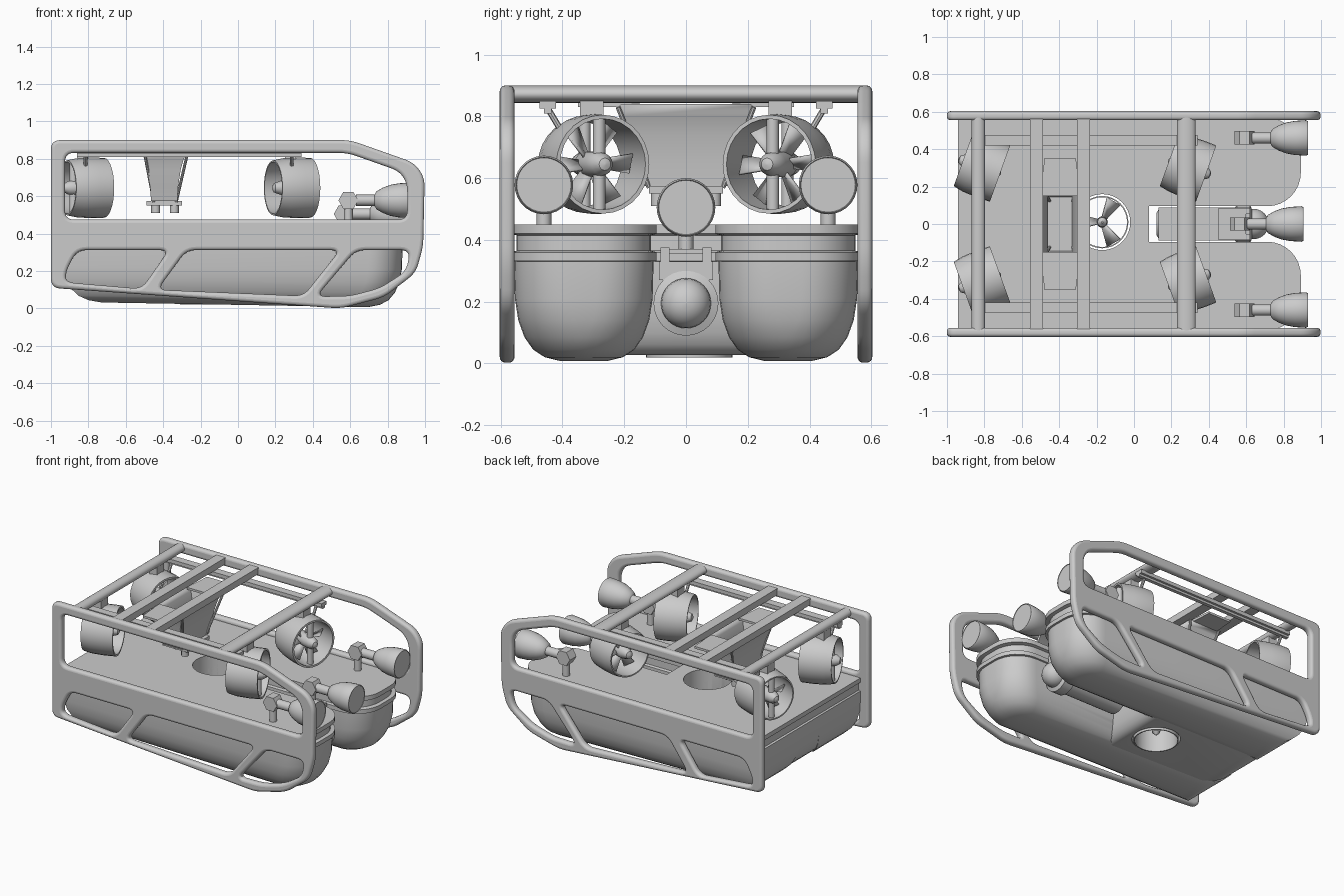
import bpy, bmesh, math
from mathutils import Vector, Matrix

if "Cube" in bpy.data.objects:
    bpy.data.objects.remove(bpy.data.objects["Cube"])

GREY = (0.6, 0.6, 0.6, 1)
grey = bpy.data.materials.new("plain grey")
grey.use_nodes = True
grey.diffuse_color = GREY
for node in grey.node_tree.nodes:
    if node.type == 'BSDF_PRINCIPLED':
        node.inputs["Base Color"].default_value = GREY


def finish(ob, angle=35):
    if not ob.data.materials:
        ob.data.materials.append(grey)
    bpy.ops.object.select_all(action='DESELECT')
    ob.select_set(True)
    bpy.context.view_layer.objects.active = ob
    bpy.ops.object.shade_smooth_by_angle(angle=math.radians(angle))
    return ob


def add(name, bm, matrix=Matrix()):
    bmesh.ops.remove_doubles(bm, verts=bm.verts, dist=1e-5)
    bmesh.ops.recalc_face_normals(bm, faces=bm.faces)
    me = bpy.data.meshes.new(name)
    bm.to_mesh(me)
    bm.free()
    ob = bpy.data.objects.new(name, me)
    bpy.context.collection.objects.link(ob)
    ob.matrix_world = matrix
    return finish(ob)


def loft(name, rings, closed=False, caps=(True, True)):
    """Skin a list of point rings of equal length."""
    bm = bmesh.new()
    rows = [[bm.verts.new(p) for p in ring] for ring in rings]
    pairs = list(zip(rows, rows[1:])) + ([(rows[-1], rows[0])] if closed else [])
    for a, b in pairs:
        for i in range(len(a)):
            j = (i + 1) % len(a)
            bm.faces.new((a[i], a[j], b[j], b[i]))
    for row, cap in zip((rows[0], rows[-1]), caps):
        if cap and not closed:
            bm.faces.new(row)
    return add(name, bm)


def circle(segs):
    return [(math.cos(math.tau * i / segs), math.sin(math.tau * i / segs)) for i in range(segs)]


def lathe(name, profile, loc, axis, segs=24, closed=False):
    """Turn (radius, distance) pairs around an axis starting at loc."""
    ob = loft(name, [[(r * c, r * s, t) for c, s in circle(segs)] for r, t in profile], closed)
    ob.matrix_world = Matrix.Translation(loc) @ Vector(axis).to_track_quat('Z', 'Y').to_matrix().to_4x4()
    return ob


def rod(name, a, b, r, segs=16):
    d = Vector(b) - Vector(a)
    return lathe(name, [(r, 0), (r, d.length)], a, d, segs)


def box(name, x0, x1, y0, y1, z0, z1):
    return loft(name, [[(x0, y0, z), (x1, y0, z), (x1, y1, z), (x0, y1, z)] for z in (z0, z1)])


def rounded(points, r, steps=6):
    """Round the corners of a polygon."""
    out = []
    pts = [Vector(p) for p in points]
    for i, p in enumerate(pts):
        ends = []
        for q in (pts[i - 1], pts[(i + 1) % len(pts)]):
            d = q - p
            ends.append(p + d.normalized() * min(r, d.length * 0.45))
        for k in range(steps + 1):
            t = k / steps
            out.append(ends[0] * (1 - t) ** 2 + p * 2 * t * (1 - t) + ends[1] * t ** 2)
    return out


# Side frames: filled outline with window holes and round edges
OUTLINE = [(-1, .9), (.6, .9), (.94, .78), (.998, .7), (.99, .33), (.95, .19), (.78, .06), (.55, 0), (-1, .11)]
HOLES = [
    [(-.925, .832), (.585, .832), (.86, .735), (.905, .67), (.905, .475), (-.925, .475)],
    [(-.92, .2), (-.86, .312), (-.37, .312), (-.515, .105), (-.92, .14)],
    [(-.275, .312), (.545, .312), (.35, .067), (-.43, .1)],
    [(.63, .312), (.92, .312), (.9, .2), (.76, .11), (.6, .067), (.42, .064)],
]


def side_frame(name, y):
    cu = bpy.data.curves.new(name, 'CURVE')
    cu.dimensions, cu.fill_mode = '2D', 'BOTH'
    cu.extrude, cu.bevel_depth, cu.bevel_resolution, cu.offset = .006, .018, 3, -.018
    for shape in [OUTLINE] + HOLES:
        pts = rounded(shape, .05)
        sp = cu.splines.new('POLY')
        sp.points.add(len(pts) - 1)
        for p, q in zip(sp.points, pts):
            p.co = (q.x, q.y, 0, 1)
        sp.use_cyclic_u = True
    tmp = bpy.data.objects.new(name + "_curve", cu)
    bpy.context.collection.objects.link(tmp)
    me = bpy.data.meshes.new_from_object(tmp.evaluated_get(bpy.context.evaluated_depsgraph_get()))
    bpy.data.objects.remove(tmp)
    ob = bpy.data.objects.new(name, me)
    bpy.context.collection.objects.link(ob)
    ob.matrix_world = Matrix.Translation((0, y, 0)) @ Matrix.Rotation(math.pi / 2, 4, 'X')
    finish(ob)


for name, s in (("left", 1), ("right", -1)):
    side_frame(name + "_side_frame", .579 * s)


# Hull: stacked plan outlines, rounded below and at the front, swept up at the rear
FLOAT = [(.008, .15), (.02, .1), (.045, .062), (.085, .034), (.14, .014), (.21, .003), (.33, 0), (.332, -.01),
         (.36, -.01), (.365, .008), (.415, .008), (.42, -.01), (.45, -.01)]


def hull(name, y0, y1, x1, radius, front_slope, lift):
    rings = []
    for z, inset in FLOAT:
        a, b, front, back = y0 + inset, y1 - inset, x1 - front_slope * inset, -.94 + 1.4 * max(inset, 0)
        r = min(radius, (b - a) * .48)
        ring = [(back, b), (back, a)]
        for cy, start in ((a + r, -90), (b - r, 0)):
            for k in range(9):
                t = math.radians(start + k * 11.25)
                ring.append((front - r + r * math.cos(t), cy + r * math.sin(t)))
        low = max(0, 1 - z / .33)
        rings.append([(x, y, z + (max(0, .5 - x) * .02 + lift) * low) for x, y in ring])
    return loft(name, rings)


hulls = [hull("left_float", .105, .557, .88, .18, 1.2, 0),
         hull("right_float", -.557, -.105, .88, .18, 1.2, 0),
         hull("centre_hull", -.42, .42, .075, .02, .5, .01)]

# Vertical thruster tunnel cut through the hull
WELL = Vector((-.17, .01, 0))
cutter = rod("tunnel_cutter", WELL + Vector((0, 0, -.2)), WELL + Vector((0, 0, .7)), .15, 32)
cutter.hide_render = True
for ob in hulls:
    m = ob.modifiers.new("tunnel", 'BOOLEAN')
    m.operation, m.object, m.solver = 'DIFFERENCE', cutter, 'EXACT'
    bpy.context.view_layer.objects.active = ob
    bpy.ops.object.modifier_apply(modifier=m.name)
    finish(ob)
bpy.data.objects.remove(cutter)


def propeller(name, loc, axis, r, count, chord):
    bm = bmesh.new()
    for i in range(count):
        turn = Matrix.Rotation(math.tau * i / count, 3, 'Z')
        corners = [(.02, -.012, -.02), (r, -chord, -.018), (r, chord, .018), (.02, .012, .02)]
        bm.faces.new([bm.verts.new(turn @ Vector(c)) for c in corners])
    rot = Vector(axis).to_track_quat('Z', 'Y').to_matrix().to_4x4()
    ob = add(name, bm, Matrix.Translation(loc) @ rot)
    ob.modifiers.new("thickness", 'SOLIDIFY').thickness = .008


lathe("tunnel_ring", [(.14, 0), (.14, .2), (.133, .2), (.133, 0)], WELL + Vector((0, 0, .02)), (0, 0, 1), 32, True)
propeller("tunnel_propeller", WELL + Vector((0, 0, .15)), (0, 0, 1), .128, 3, .04)
lathe("tunnel_hub", [(.005, 0), (.025, .02), (.03, .06), (.025, .14), (.005, .16)], WELL + Vector((0, 0, .06)), (0, 0, 1))

# Top cross beams: oval outer pair, flat middle pair
BEAMS = {"rear": (-.832, .036), "front": (.28, .05)}
for name, (x, w) in BEAMS.items():
    loft(name + "_cross_beam", [[(x + w * c, y, .872 + .028 * s) for c, s in circle(20)] for y in (-.57, .57)])
for name, x in (("rear_middle", -.522), ("front_middle", -.27)):
    box(name + "_cross_beam", x - .035, x + .035, -.57, .57, .85, .895)

# Four angled thrusters hung from the outer beams
DUCT = [(.147, -.105), (.158, -.05), (.162, .03), (.16, .105), (.147, .105), (.145, 0), (.138, -.105)]
HUB = [(.004, -.11), (.025, -.1), (.042, -.05), (.042, .06), (.036, .1), (.02, .125), (.004, .13)]
for end, x, way in (("front", .287, 1), ("rear", -.815, -1)):
    for side, s in (("left", 1), ("right", -1)):
        name = end + "_" + side + "_thruster_"
        c = Vector((x, .305 * s, .645))
        axis = Vector((.94, -.34 * s, 0))
        lathe(name + "duct", DUCT, c, axis, 28, True)
        lathe(name + "hub", HUB, c, axis * way, 16)
        propeller(name + "propeller", c, axis, .135, 6, .03)
        strut = c + axis * .07 * way
        rod(name + "strut", strut + Vector((0, 0, -.15)), strut + Vector((0, 0, .15)), .02, 12)
        bx = BEAMS[end][0]
        box(name + "clamp", bx - .03, bx + .03, c.y - .038, c.y + .038, .79, .86)
        rod(name + "stay", c + Vector((0, .1 * s, .11)), (c.x, .45 * s, .83), .01, 8)

# Top rails and the plates beside the hopper
for side, s in (("left", 1), ("right", -1)):
    y = .448 * s
    box(side + "_top_rail", -.86, .34, y - .027, y + .027, .825, .85)
    box(side + "_top_rail_lip", -.86, .34, y - .012, y + .012, .81, .825)
    loft(side + "_centre_plate", [[(-.395 + u * w, y * s, z) for u, w, y in
                                   ((-1, .1, .15), (1, .1, .15), (1, .085, .35), (-1, .085, .35))]
                                  for z in (.83, .845)])

# Flared hanging hopper with instruments beneath
SHAPE = [(.575, .07, .15), (.65, .075, .165), (.74, .088, .19), (.8, .105, .2), (.835, .122, .215)]
hopper = loft("hopper", [[(-.395 + u * w, v * d, z) for u, v in ((-1, -1), (1, -1), (1, 1), (-1, 1))]
                         for z, w, d in SHAPE], caps=(True, False))
hopper.modifiers.new("thickness", 'SOLIDIFY').thickness = .01
box("instrument_tray", -.49, -.3, -.12, .12, .55, .575)
for i in range(4):
    y = -.09 + .06 * i
    x = -.39 + .05 * (-1) ** i
    rod("instrument_%d" % i, (x, y, .51), (x, y, .565), .024, 12)
for s in (-1, 1):
    for x0, x1 in ((-.5, -.45), (-.27, -.33)):
        rod("hopper_stay", (x0, .22 * s, .83), (x1, .12 * s, .57), .008, 8)

# Front camera housing with dome, between the floats
HOUSING = [(.06, 0), (.088, .02), (.088, .42), (.105, .43), (.105, .5), (.08, .51)]
HOUSING += [(.08 * math.cos(t * math.pi / 12) + .001, .52 + .08 * math.sin(t * math.pi / 12)) for t in range(7)]
lathe("camera_housing", HOUSING, (.12, 0, .195), (1, 0, 0), 32)
box("camera_bracket", .13, .62, -.088, .088, .27, .33)
for s in (-1, 1):
    box("camera_bracket_cheek", .45, .62, .068 * s - .015, .068 * s + .015, .32, .375)
box("camera_bracket_bridge", .45, .6, -.08, .08, .355, .37)

# Headlamps on posts
LAMP = [(.03, 0), (.03, .1), (.048, .11), (.068, .145), (.083, .185), (.091, .23), (.095, .29), (.09, .3), (.088, .296)]
for name, x, y, z, base in (("left", .63, .46, .578, .44), ("right", .63, -.46, .578, .44), ("centre", .605, 0, .505, .36)):
    lathe(name + "_headlamp", LAMP, (x, y, z), (1, 0, 0), 28)
    lathe(name + "_lamp_knob", [(.053, -.036), (.053, .036)], (x - .04, y, z), (0, 1, 0), 6)
    rod(name + "_lamp_post", (x - .04, y, base), (x - .04, y, z), .024, 12)
